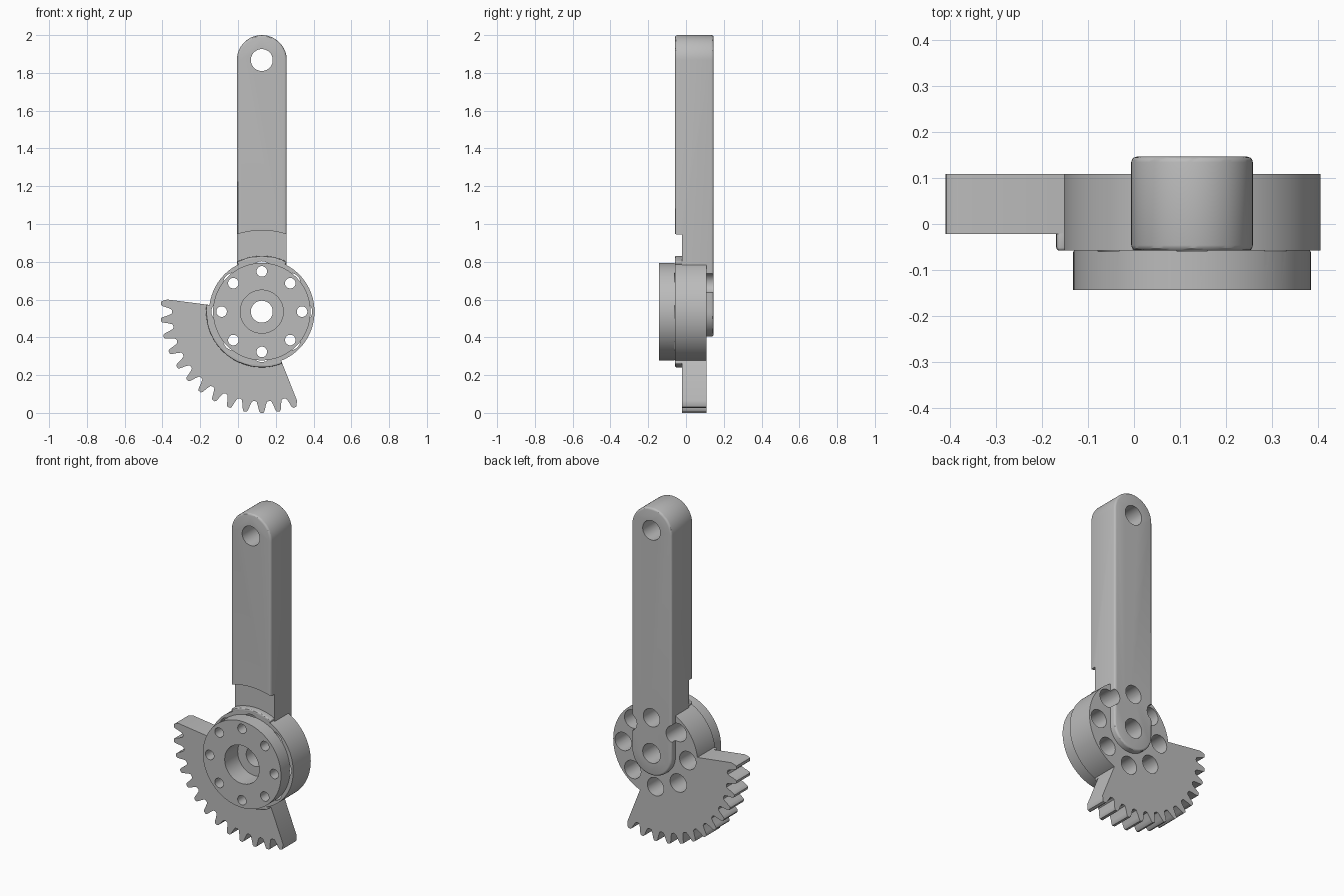
import bpy, bmesh
from math import sin, cos, radians, pi

old = bpy.data.objects.get("Cube")
if old:
    bpy.data.objects.remove(old, do_unlink=True)

CX, CZ = 0.126, 0.536            # pivot axis
ARM_R, ARM_TOP = 0.132, 1.868    # arm half width, upper hole height
PLATE, BACK = -0.022, 0.108      # gear plate faces
FRONT, ARM_BACK = -0.058, 0.146  # arm faces

grey = bpy.data.materials.new("plain grey")
grey.use_nodes = True
COLOUR = (0.5, 0.5, 0.5, 1)
grey.diffuse_color = COLOUR
grey.node_tree.nodes["Principled BSDF"].inputs["Base Color"].default_value = COLOUR


def make(name, bm):
    bmesh.ops.recalc_face_normals(bm, faces=bm.faces)
    me = bpy.data.meshes.new(name)
    bm.to_mesh(me)
    bm.free()
    ob = bpy.data.objects.new(name, me)
    bpy.context.collection.objects.link(ob)
    me.materials.append(grey)
    return ob


def polar(r, deg, cx=CX, cz=CZ):
    return cx + r * cos(radians(deg)), cz + r * sin(radians(deg))


def arc(r, a0, a1, n, cx=CX, cz=CZ):
    return [polar(r, a0 + (a1 - a0) * i / n, cx, cz) for i in range(n + 1)]


def prism(name, outline, y0, y1):
    bm = bmesh.new()
    face = bm.faces.new([bm.verts.new((x, y0, z)) for x, z in outline])
    ext = bmesh.ops.extrude_face_region(bm, geom=[face])
    verts = [v for v in ext["geom"] if isinstance(v, bmesh.types.BMVert)]
    bmesh.ops.translate(bm, verts=verts, vec=(0, y1 - y0, 0))
    return make(name, bm)


def lathe(bm, profile, cx=CX, cz=CZ, n=48):
    rings = []
    for r, y in profile:
        ring = []
        for i in range(n):
            x, z = polar(r, 360 * i / n, cx, cz)
            ring.append(bm.verts.new((x, y, z)))
        rings.append(ring)
    for a, b in zip(rings, rings[1:]):
        for i in range(n):
            j = (i + 1) % n
            bm.faces.new((a[i], a[j], b[j], b[i]))
    bm.faces.new(rings[0])
    bm.faces.new(rings[-1])


def bevel(ob, width):
    m = ob.modifiers.new("bevel", "BEVEL")
    m.width, m.segments = width, 3
    m.limit_method, m.angle_limit = "ANGLE", radians(40)


def cut(ob, cutter):
    m = ob.modifiers.new("cut", "BOOLEAN")
    m.operation, m.solver, m.object = "DIFFERENCE", "EXACT", cutter


# Cutters: stepped centre bore, counterbored bolt holes, arm end hole
bm = bmesh.new()
lathe(bm, [(0.114, -0.3), (0.114, -0.02), (0.058, -0.02), (0.058, 0.3)])
for k in range(8):
    x, z = polar(0.213, 45 * k)
    lathe(bm, [(0.028, -0.3), (0.028, -0.06), (0.054, -0.06), (0.054, 0.3)], x, z, 32)
lathe(bm, [(0.058, -0.3), (0.058, 0.3)], CX, ARM_TOP, 40)
holes = make("hole_cutter", bm)

bm = bmesh.new()
lathe(bm, [(0.43, -0.3), (0.43, PLATE)], n=128)
relief = make("relief_cutter", bm)

# Hub with a stepped front boss
bm = bmesh.new()
lathe(bm, [(0.258, -0.143), (0.258, FRONT), (0.279, FRONT), (0.279, BACK)], n=96)
hub = make("hub", bm)

# Lever arm with rounded ends
outline = (arc(ARM_R, 0, 180, 32, CX, ARM_TOP) + arc(ARM_R, 180, 360, 32))
arm = prism("lever_arm", outline, FRONT, ARM_BACK)
bevel(arm, 0.012)
cut(arm, relief)

# Toothed sector
PITCH, START, END, TIP, ROOT = 360 / 38, 172.7, 291.6, 0.536, 0.474
tooth = [(-3.3, ROOT + 0.004), (-2.4, 0.498), (-1.9, 0.515), (-1.4, 0.53), (-0.8, TIP)]
tooth += [(-a, r) for a, r in reversed(tooth)]
first, last = -10, 2
outline = [polar(0.2, START), polar(0.505, START)]
for k in range(first, last + 1):
    for i, (a, r) in enumerate(tooth):
        if (k == first and i < 3) or (k == last and i > 6):
            continue
        outline.append(polar(r, 270 + k * PITCH + a))
    if k < last:
        outline.append(polar(ROOT, 270 + (k + 0.5) * PITCH))
outline += [polar(0.505, END)] + arc(0.2, END, START, 16)[:-1]
sector = prism("gear_sector", outline, PLATE, BACK)

# Raised rims around the hub, on the arm and on the sector
rims = []
for name, a0, a1 in (("arm_rim", 63.4, 116.6), ("sector_rim", START, END)):
    rim = prism(name, arc(0.295, a0, a1, 40) + arc(0.272, a1, a0, 40), FRONT, PLATE + 0.01)
    bevel(rim, 0.007)
    rims.append(rim)

for part in (hub, arm, sector):
    cut(part, holes)

# Bake modifiers, then shade
parts = [hub, arm, sector] + rims
bpy.context.view_layer.update()
graph = bpy.context.evaluated_depsgraph_get()
baked = [bpy.data.meshes.new_from_object(p.evaluated_get(graph)) for p in parts]
bpy.ops.object.select_all(action="DESELECT")
for part, me in zip(parts, baked):
    part.modifiers.clear()
    part.data = me
    part.select_set(True)
bpy.context.view_layer.objects.active = hub
bpy.ops.object.shade_smooth_by_angle(angle=radians(30))
for cutter in (holes, relief):
    bpy.data.objects.remove(cutter, do_unlink=True)
